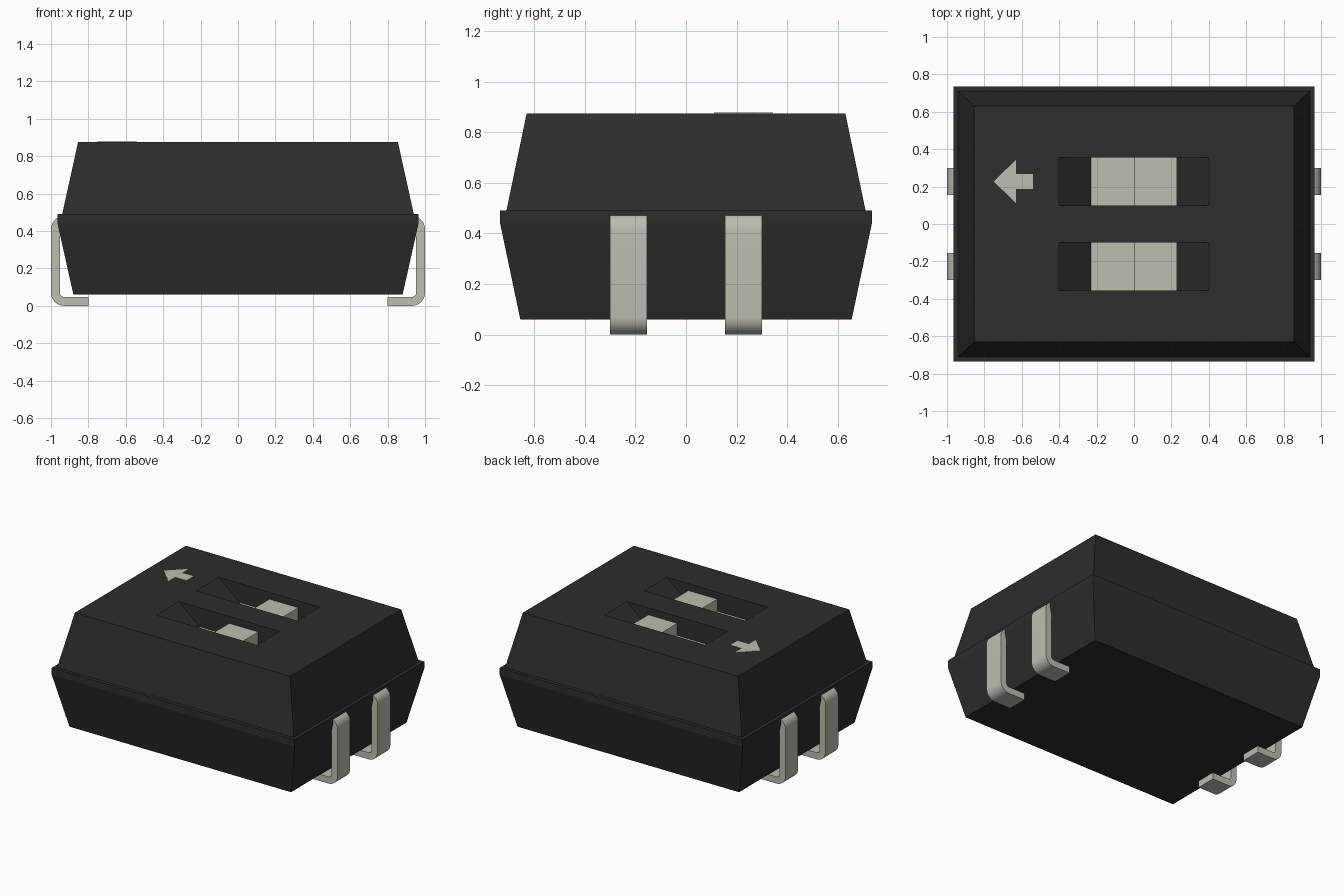
import bpy
import bmesh
from math import pi, cos, sin
from mathutils import Vector

if "Cube" in bpy.data.objects:
    bpy.data.objects.remove(bpy.data.objects["Cube"])


def material(name, color):
    mat = bpy.data.materials.new(name)
    mat.use_nodes = True
    mat.diffuse_color = color
    mat.node_tree.nodes["Principled BSDF"].inputs["Base Color"].default_value = color
    return mat


charcoal = material("charcoal", (0.026, 0.026, 0.026, 1))
pale_grey = material("pale_grey", (0.51, 0.51, 0.445, 1))


def make_object(name, bm, mat):
    bmesh.ops.recalc_face_normals(bm, faces=bm.faces)
    mesh = bpy.data.meshes.new(name)
    bm.to_mesh(mesh)
    bm.free()
    mesh.materials.append(mat)
    obj = bpy.data.objects.new(name, mesh)
    bpy.context.collection.objects.link(obj)
    return obj


def prism(name, outline, start, offset, mat):
    """Extrude a closed outline of 3D points by an offset."""
    bm = bmesh.new()
    face = bm.faces.new([bm.verts.new(Vector(p) + Vector(start)) for p in outline])
    top = bmesh.ops.extrude_face_region(bm, geom=[face])
    verts = [g for g in top["geom"] if isinstance(g, bmesh.types.BMVert)]
    bmesh.ops.translate(bm, verts=verts, vec=offset)
    return make_object(name, bm, mat)


def select_only(obj):
    bpy.ops.object.select_all(action="DESELECT")
    obj.select_set(True)
    bpy.context.view_layer.objects.active = obj


# Housing: stacked rectangular sections (half x, half y, z)
sections = [(0.88, 0.655, 0.06), (0.965, 0.735, 0.44), (0.965, 0.735, 0.49),
            (0.94, 0.71, 0.49), (0.855, 0.63, 0.875)]
bm = bmesh.new()
rings = [[bm.verts.new((sx * hx, sy * hy, z))
          for sx, sy in ((-1, -1), (1, -1), (1, 1), (-1, 1))]
         for hx, hy, z in sections]
bm.faces.new(rings[0])
bm.faces.new(rings[-1])
for low, high in zip(rings, rings[1:]):
    for i in range(4):
        j = (i + 1) % 4
        bm.faces.new((low[i], low[j], high[j], high[i]))
housing = make_object("housing", bm, charcoal)

# Slots with sloped ends, each holding a stepped slider
TOP, FLOOR, RAISED = 0.875, 0.73, 0.825
SLOT_Y, SLOT_W = 0.2275, 0.255
slot_outline = [(-0.4, 0, TOP), (-0.23, 0, FLOOR), (0.23, 0, FLOOR),
                (0.4, 0, TOP), (0.4, 0, TOP + 0.1), (-0.4, 0, TOP + 0.1)]
step = FLOOR + 0.008
slider_outline = [(-0.23, 0, FLOOR - 0.02), (0.23, 0, FLOOR - 0.02), (0.23, 0, RAISED),
                  (0, 0, RAISED), (0, 0, step), (-0.23, 0, step)]
for side, label in ((-1, "front"), (1, "back")):
    start = (0, side * SLOT_Y - SLOT_W / 2, 0)
    cutter = prism("slot_cutter", slot_outline, start, (0, SLOT_W, 0), charcoal)
    cutter.hide_render = True
    cut = housing.modifiers.new("slot", "BOOLEAN")
    cut.operation = "DIFFERENCE"
    cut.solver = "EXACT"
    cut.object = cutter
    select_only(housing)
    bpy.ops.object.modifier_apply(modifier=cut.name)
    bpy.data.objects.remove(cutter)
    prism(label + "_slider", slider_outline, start, (0, SLOT_W, 0), pale_grey)

# Direction arrow plate on the top
arrow = [(-0.75, 0), (-0.63, -0.117), (-0.63, -0.04), (-0.54, -0.04),
         (-0.54, 0.04), (-0.63, 0.04), (-0.63, 0.117)]
prism("arrow_plate", [(x, y, 0) for x, y in arrow], (0, SLOT_Y, TOP - 0.002),
      (0, 0, 0.005), pale_grey)


# Bent metal pins: flat strip with rounded bends at foot and shoulder
def arc(cx, cz, radius, a0, a1, steps=8):
    angles = [a0 + (a1 - a0) * i / steps for i in range(steps + 1)]
    return [(cx + radius * cos(a), 0, cz + radius * sin(a)) for a in angles]


OUT_R, IN_R, PIN_W = 0.07, 0.022, 0.145
bend_x, foot_z, shoulder_z = 1 - OUT_R, OUT_R, 0.48 - OUT_R
thick = OUT_R - IN_R
pin_outline = ([(0.8, 0, 0)]
               + arc(bend_x, foot_z, OUT_R, -pi / 2, 0)
               + arc(bend_x, shoulder_z, OUT_R, 0, pi / 2)
               + [(0.85, 0, 0.48), (0.85, 0, 0.48 - thick)]
               + arc(bend_x, shoulder_z, IN_R, pi / 2, 0)
               + arc(bend_x, foot_z, IN_R, 0, -pi / 2)
               + [(0.8, 0, thick)])
for sx, x_label in ((-1, "right"), (1, "left")):
    outline = [(sx * x, y, z) for x, y, z in pin_outline]
    for sy, y_label in ((-1, "front"), (1, "back")):
        pin = prism(f"{y_label}_{x_label}_pin", outline,
                    (0, sy * SLOT_Y - PIN_W / 2, 0), (0, PIN_W, 0), pale_grey)
        select_only(pin)
        bpy.ops.object.shade_smooth_by_angle(angle=pi / 6)
